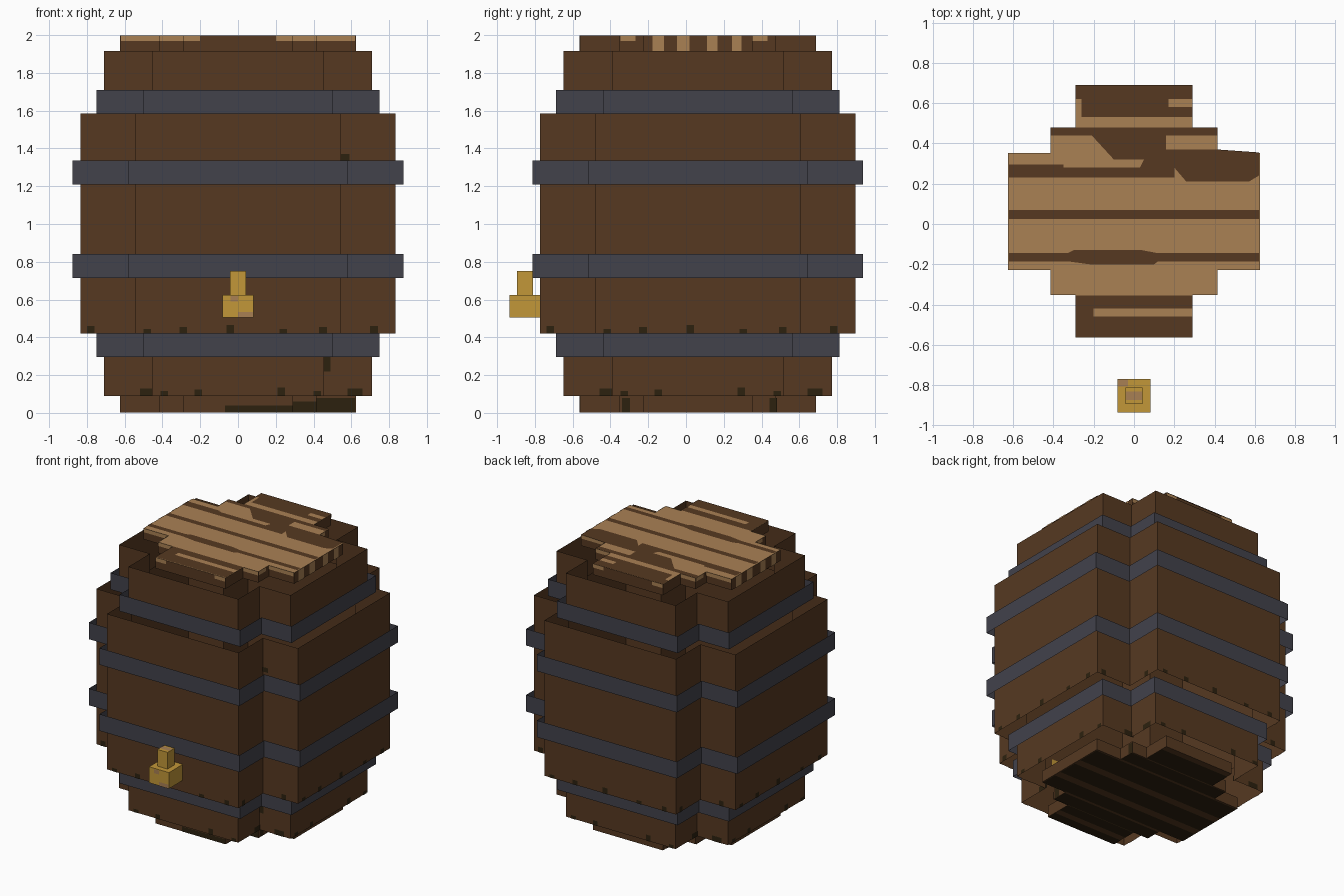
import bpy
import bmesh
from mathutils import Matrix, Vector

cube = bpy.data.objects.get("Cube")
if cube:
    bpy.data.objects.remove(cube, do_unlink=True)

CENTRE_Y = 0.0625
GAP = 0.003
TOP = 1.997


def material(name, r, g, b):
    def linear(v):
        v /= 255
        return v / 12.92 if v < 0.04 else ((v + 0.055) / 1.055) ** 2.4
    colour = (linear(r), linear(g), linear(b), 1)
    mat = bpy.data.materials.new(name)
    mat.use_nodes = True
    mat.diffuse_color = colour
    for node in mat.node_tree.nodes:
        if node.type == 'BSDF_PRINCIPLED':
            node.inputs["Base Color"].default_value = colour
            node.inputs["Roughness"].default_value = 0.9
    return mat


wood = material("brown wood", 86, 57, 33)
tan = material("tan wood", 170, 129, 84)
stain = material("dark stain", 44, 33, 15)
iron = material("grey iron", 66, 66, 75)
gold = material("gold", 194, 151, 56)
worn = material("worn gold", 168, 128, 84)


def finish(name, bm, mat, y=CENTRE_Y):
    mesh = bpy.data.meshes.new(name)
    bm.to_mesh(mesh)
    bm.free()
    mesh.materials.append(mat)
    obj = bpy.data.objects.new(name, mesh)
    obj.location.y = y
    bpy.context.collection.objects.link(obj)
    return obj


def turned(points):
    """Repeat a quarter outline around all four sides."""
    out = []
    for k in range(4):
        rot = Matrix.Rotation(k * 1.5707963, 3, 'Z')
        out += [rot @ Vector((x, y, 0)) for x, y in points]
    return out


def shell(name, mat, quarter, z0, z1, cap=None):
    """Thin upright wall along an outline, with an optional cap."""
    bm = bmesh.new()
    outline = turned(quarter)
    low = [bm.verts.new((p.x, p.y, z0)) for p in outline]
    high = [bm.verts.new((p.x, p.y, z1)) for p in outline]
    n = len(outline)
    for i in range(n):
        j = (i + 1) % n
        bm.faces.new((low[i], low[j], high[j], high[i]))
    if cap == "top":
        bm.faces.new(high)
    elif cap == "bottom":
        bm.faces.new(low[::-1])
    return finish(name, bm, mat)


def cross(reach, arm):
    return [(reach, arm), (arm, arm), (arm, reach)]


def patches(name, mat, polys, y=CENTRE_Y):
    bm = bmesh.new()
    for poly in polys:
        bm.faces.new([bm.verts.new(p) for p in poly])
    return finish(name, bm, mat, y)


def side(k, u0, u1, z0, z1, reach):
    """Upright rectangle on side k, counted from the front."""
    rot = Matrix.Rotation(k * 1.5707963, 3, 'Z')
    d = -reach - GAP
    return [rot @ Vector(p) for p in
            ((u0, d, z0), (u1, d, z0), (u1, d, z1), (u0, d, z1))]


def flat(x0, x1, y0, y1, z, up=True):
    pts = [(x0, y0, z), (x1, y0, z), (x1, y1, z), (x0, y1, z)]
    return pts if up else pts[::-1]


# Staves: three open tiers
shell("lower_staves", wood, cross(0.71, 0.455), 0.09, 0.42)
shell("middle_staves", wood, cross(0.835, 0.545), 0.42, 1.585)
shell("upper_staves", wood, cross(0.71, 0.455), 1.585, 1.915)

# Hoops
for label, reach, arm, z in (("bottom", 0.75, 0.5, 0.295),
                             ("lower", 0.875, 0.58, 0.715),
                             ("upper", 0.875, 0.58, 1.21),
                             ("top", 0.75, 0.5, 1.585)):
    shell(label + "_hoop", iron, cross(reach, arm), z, z + 0.125)

# Lid and floor: stepped outline with a capped end
stepped = [(0.625, 0.29), (0.415, 0.29), (0.415, 0.415),
           (0.29, 0.415), (0.29, 0.625)]
shell("lid_rim", wood, stepped, 1.915, TOP)
shell("floor_rim", wood, stepped, GAP, 0.09)
for name, mat, z in (("lid", tan, TOP), ("floor", wood, GAP)):
    pts = [(p.x, p.y, z) for p in turned(stepped)]
    patches(name, mat, [pts if name == "lid" else pts[::-1]])

# Dark grain on the lid
z = TOP + GAP
grain = [flat(*r, z) for r in (
    (-0.29, 0.29, 0.62, 0.69), (-0.26, 0.17, 0.58, 0.62),
    (-0.26, 0.29, 0.53, 0.58), (-0.415, 0.415, 0.44, 0.48),
    (-0.62, -0.35, 0.23, 0.295), (-0.35, 0.2, 0.23, 0.28),
    (-0.62, 0.62, 0.025, 0.07), (-0.62, -0.33, -0.185, -0.145),
    (0.12, 0.62, -0.185, -0.145),
    (-0.29, 0.29, -0.42, -0.355), (-0.29, -0.2, -0.46, -0.42),
    (-0.29, 0.29, -0.56, -0.46))]
grain += [
    [(x, y, z) for x, y in shape] for shape in (
        [(-0.33, -0.145), (-0.33, -0.185), (-0.22, -0.2), (0.1, -0.2),
         (0.12, -0.185), (0.12, -0.145), (0.04, -0.13), (-0.3, -0.13)],
        [(-0.21, 0.44), (-0.1, 0.32), (0.05, 0.32), (0.16, 0.37),
         (0.16, 0.44)],
        [(0.05, 0.32), (0.03, 0.28), (0.2, 0.28), (0.26, 0.21),
         (0.57, 0.21), (0.62, 0.24), (0.62, 0.355), (0.41, 0.37),
         (0.16, 0.37)])]
patches("lid_grain", wood, grain, 0)

# Pale grain running over the edge of the lid
edge = []
for k in (0, 2):
    for s in (-1, 1):
        for a, b, reach in ((0.2, 0.29, 0.625), (0.29, 0.415, 0.415),
                            (0.415, 0.62, 0.29)):
            u0, u1 = sorted((s * a, s * b))
            edge.append(side(k, u0, u1, 1.97, TOP, reach))
for k in (1, 3):
    for u, w in ((-0.24, 0.06), (-0.11, 0.065), (0.05, 0.055), (0.18, 0.05)):
        edge.append(side(k, u, u + w, 1.915, TOP, 0.625))
    for u in (-0.41, 0.29):
        edge.append(side(k, u, u + 0.08, 1.97, TOP, 0.415))
patches("lid_edge_grain", tan, edge)

# Stains along the lower edges of the staves
spots = []
for k in range(4):
    for i, u in enumerate((-0.5, -0.31, -0.06, 0.22, 0.43)):
        spots.append(side(k, u, u + 0.04, 0.42, 0.445 + 0.01 * (i % 3), 0.835))
    for i, u in enumerate((-0.41, -0.23, 0.21, 0.4)):
        spots.append(side(k, u, u + 0.04, 0.09, 0.115 + 0.01 * (i % 3), 0.71))
    for u in (-0.8, 0.7):
        spots.append(side(k, u, u + 0.04, 0.42, 0.46, 0.545))
    for u in (-0.52, 0.58):
        spots.append(side(k, u, u + 0.08, 0.09, 0.13, 0.455))
spots.append(side(0, 0.455, 0.49, 0.22, 0.295, 0.455))
spots.append(side(0, 0.545, 0.59, 1.335, 1.37, 0.545))
spots.append(side(0, -0.07, 0.29, GAP, 0.04, 0.625))
spots.append(side(0, 0.29, 0.415, GAP, 0.06, 0.415))
spots.append(side(0, 0.415, 0.62, GAP, 0.08, 0.29))
for u in (-0.4, 0.38):
    spots.append(side(1, u, u + 0.04, GAP, 0.08, 0.415))
patches("stave_stains", stain, spots)

# Stains under the floor
under = [flat(-w, w, y, y + h, 0, False) for w, y, h in (
    (0.29, -0.62, 0.07), (0.29, -0.5, 0.085), (0.415, -0.41, 0.11),
    (0.62, -0.28, 0.12), (0.62, -0.1, 0.15), (0.62, 0.11, 0.17),
    (0.415, 0.3, 0.11), (0.29, 0.42, 0.16))]
patches("floor_stains", stain, under)


# Tap
def box(name, mat, size, centre):
    bm = bmesh.new()
    bmesh.ops.create_cube(bm, size=1)
    bmesh.ops.scale(bm, vec=size, verts=bm.verts)
    bmesh.ops.translate(bm, vec=(0, 0, centre[2]), verts=bm.verts)
    return finish(name, bm, mat, centre[1])


box("tap_body", gold, (0.165, 0.165, 0.12), (0, -0.8525, 0.565))
box("tap_handle", gold, (0.083, 0.083, 0.125), (0, -0.8525, 0.6875))
patches("tap_wear", worn, [
    side(0, 0.0, 0.08, 0.505, 0.535, 0.0825),
    side(0, -0.04, 0.0, 0.59, 0.62, 0.0825),
    flat(-0.04, 0.04, -0.02, 0.02, 0.753),
    flat(-0.08, -0.03, 0.045, 0.08, 0.628)], -0.8525)
